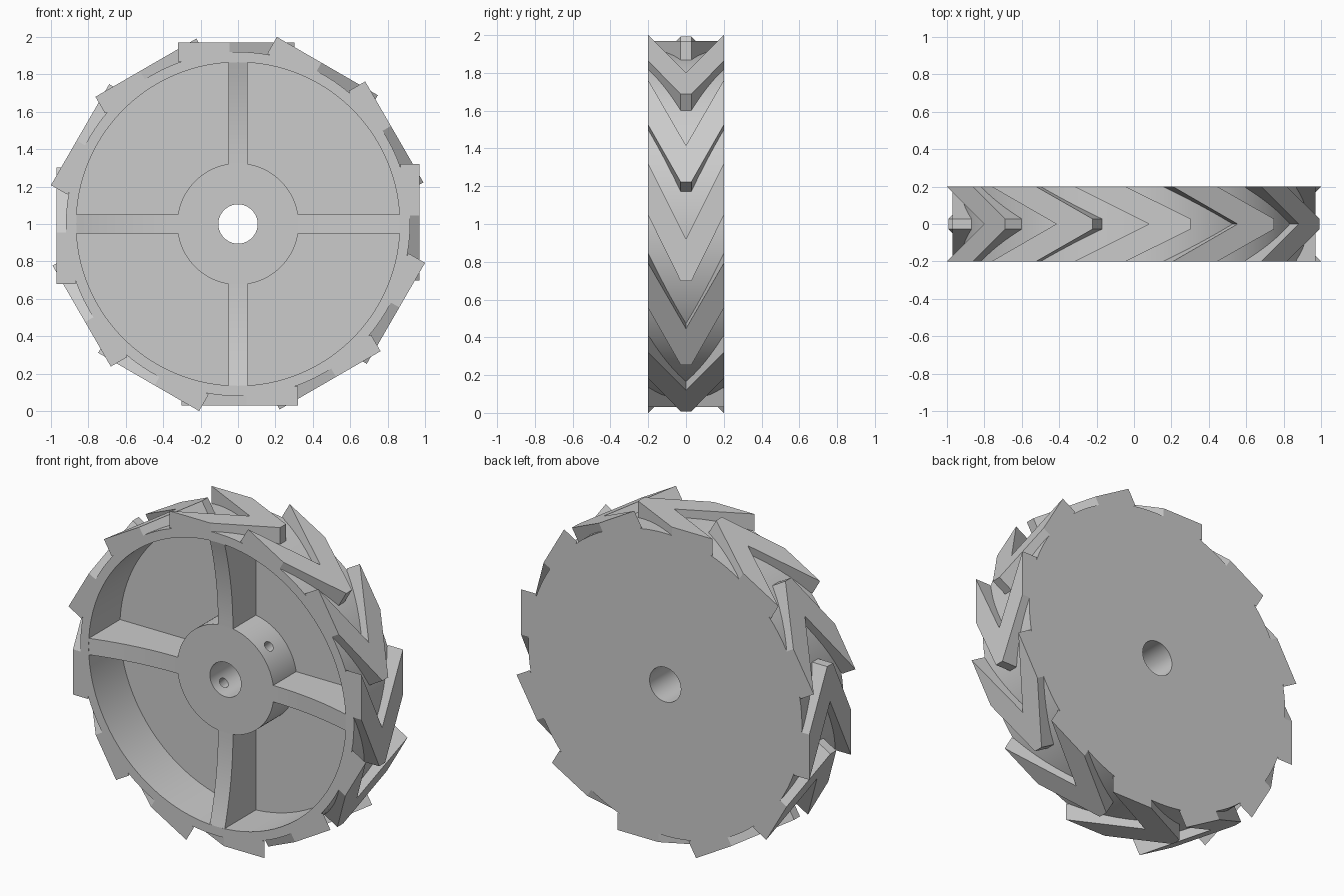
import bpy, bmesh, math
from mathutils import Matrix, Vector

if "Cube" in bpy.data.objects:
    bpy.data.objects.remove(bpy.data.objects["Cube"])

grey = bpy.data.materials.new("grey")
grey.diffuse_color = (0.6, 0.6, 0.6, 1)
grey.use_nodes = True
grey.node_tree.nodes["Principled BSDF"].inputs["Base Color"].default_value = grey.diffuse_color
CENTRE = Matrix.Translation((0, 0, 1))


def finish(bm, name, matrix, smooth=True):
    bmesh.ops.recalc_face_normals(bm, faces=bm.faces)
    me = bpy.data.meshes.new(name)
    bm.to_mesh(me)
    bm.free()
    me.transform(matrix)
    me.materials.append(grey)
    ob = bpy.data.objects.new(name, me)
    bpy.context.collection.objects.link(ob)
    if smooth:
        shade(ob)
    return ob


def shade(ob):
    bpy.ops.object.select_all(action='DESELECT')
    ob.select_set(True)
    bpy.context.view_layer.objects.active = ob
    bpy.ops.object.shade_smooth_by_angle(angle=math.radians(30))


def prism(points, offset):
    """Extrude a flat outline along an offset."""
    bm = bmesh.new()
    face = bm.faces.new([bm.verts.new(p) for p in points])
    new = bmesh.ops.extrude_face_region(bm, geom=[face], use_keep_orig=True)
    bmesh.ops.translate(bm, vec=offset, verts=[
        v for v in new["geom"] if isinstance(v, bmesh.types.BMVert)])
    return bm


# Wheel body: rim, back disc, hub and bore as one lathed section (radius, y)
section = [(.105, .2), (.92, .2), (.92, -.2), (.865, -.2),
           (.865, .1), (.325, .1), (.325, -.12), (.105, -.12)]
bm = bmesh.new()
verts = [bm.verts.new((r, y, 0)) for r, y in section]
edges = [bm.edges.new((verts[i], verts[(i + 1) % 8])) for i in range(8)]
bmesh.ops.spin(bm, geom=verts + edges, cent=(0, 0, 0), axis=(0, 1, 0),
               angle=math.tau, steps=96, use_duplicate=False)
bmesh.ops.remove_doubles(bm, verts=bm.verts, dist=1e-4)
body = finish(bm, "wheel_body", CENTRE, smooth=False)

# Set-screw hole drilled diagonally through the hub
bm = bmesh.new()
bmesh.ops.create_cone(bm, cap_ends=True, segments=24, radius1=.03,
                      radius2=.03, depth=.9)
cutter = finish(bm, "screw_hole_cutter", Matrix.Translation((0, -.03, 1))
                @ Matrix.Rotation(math.radians(45), 4, 'Y'), smooth=False)
cutter.hide_render = True
mod = body.modifiers.new("screw_hole", 'BOOLEAN')
mod.object = cutter
mod.operation = 'DIFFERENCE'
mod.solver = 'EXACT'
bpy.context.view_layer.objects.active = body
bpy.ops.object.modifier_apply(modifier=mod.name)
bpy.data.objects.remove(cutter)
shade(body)

# Spokes: front edge sweeps from the low hub up to the rim
STEPS = 12
for i in range(4):
    outline = [(-.05, .105, .867), (-.05, .105, .32)]
    for k in range(STEPS + 1):
        u = k / STEPS
        outline.append((-.05, -.12 - .08 * u * u, .32 + .547 * u))
    finish(prism(outline, Vector((.1, 0, 0))), f"spoke_{i + 1}",
           CENTRE @ Matrix.Rotation(i * math.pi / 2, 4, 'Y'))

# Treads: flat-topped chevron bars with a blunt tip, twelve round the rim
chevron = [(-.32, -.2), (.08, 0), (-.32, .2), (-.045, .2),
           (.303, .028), (.303, -.028), (-.045, -.2)]
for i in range(12):
    outline = [(x, y, .868) for x, y in chevron]
    finish(prism(outline, Vector((0, 0, .102))), f"tread_{i + 1}",
           CENTRE @ Matrix.Rotation(i * math.pi / 6, 4, 'Y'), smooth=False)
